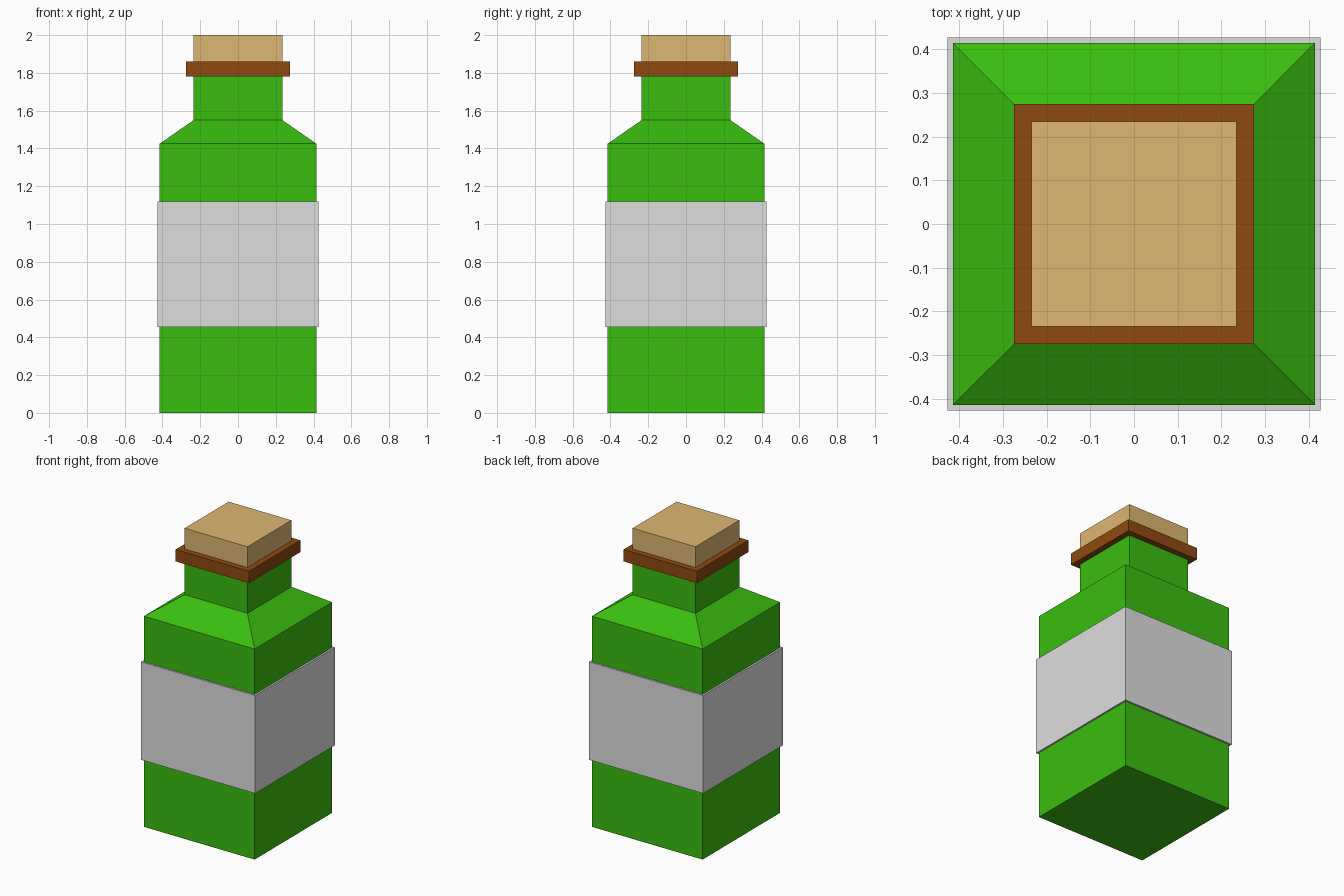
import bpy, bmesh

if "Cube" in bpy.data.objects:
    bpy.data.objects.remove(bpy.data.objects["Cube"])


def material(name, rgb):
    """Flat colour from 8-bit sRGB, stored as linear."""
    lin = [((c / 255 + 0.055) / 1.055) ** 2.4 if c > 10 else c / 255 / 12.92 for c in rgb]
    m = bpy.data.materials.new(name)
    m.diffuse_color = (*lin, 1)
    m.use_nodes = True
    m.node_tree.nodes["Principled BSDF"].inputs["Base Color"].default_value = m.diffuse_color
    return m


def square_loft(name, profile, mat):
    """Square rings given as (half width, height), bridged and capped."""
    bm = bmesh.new()
    rings = [[bm.verts.new((sx * h, sy * h, z))
              for sx, sy in ((-1, -1), (1, -1), (1, 1), (-1, 1))] for h, z in profile]
    for low, high in zip(rings, rings[1:]):
        for i in range(4):
            j = (i + 1) % 4
            bm.faces.new((low[i], low[j], high[j], high[i]))
    bm.faces.new(rings[0][::-1])
    bm.faces.new(rings[-1])
    mesh = bpy.data.meshes.new(name)
    bm.to_mesh(mesh)
    bm.free()
    mesh.materials.append(mat)
    obj = bpy.data.objects.new(name, mesh)
    bpy.context.collection.objects.link(obj)
    return obj


green = material("green glass", (58, 190, 15))
grey = material("label paper", (222, 222, 222))
brown = material("brown collar", (142, 74, 16))
tan = material("cork tan", (222, 183, 115))

# Bottle: body, sloped shoulder and neck
square_loft("bottle", [(0.415, 0), (0.415, 1.425), (0.235, 1.55), (0.235, 1.80)], green)
# Label wrapped round the body
square_loft("label", [(0.427, 0.455), (0.427, 1.118)], grey)
# Collar round the mouth
square_loft("collar", [(0.275, 1.78), (0.275, 1.86)], brown)
# Cork stopper
square_loft("cork", [(0.235, 1.84), (0.235, 2.0)], tan)
